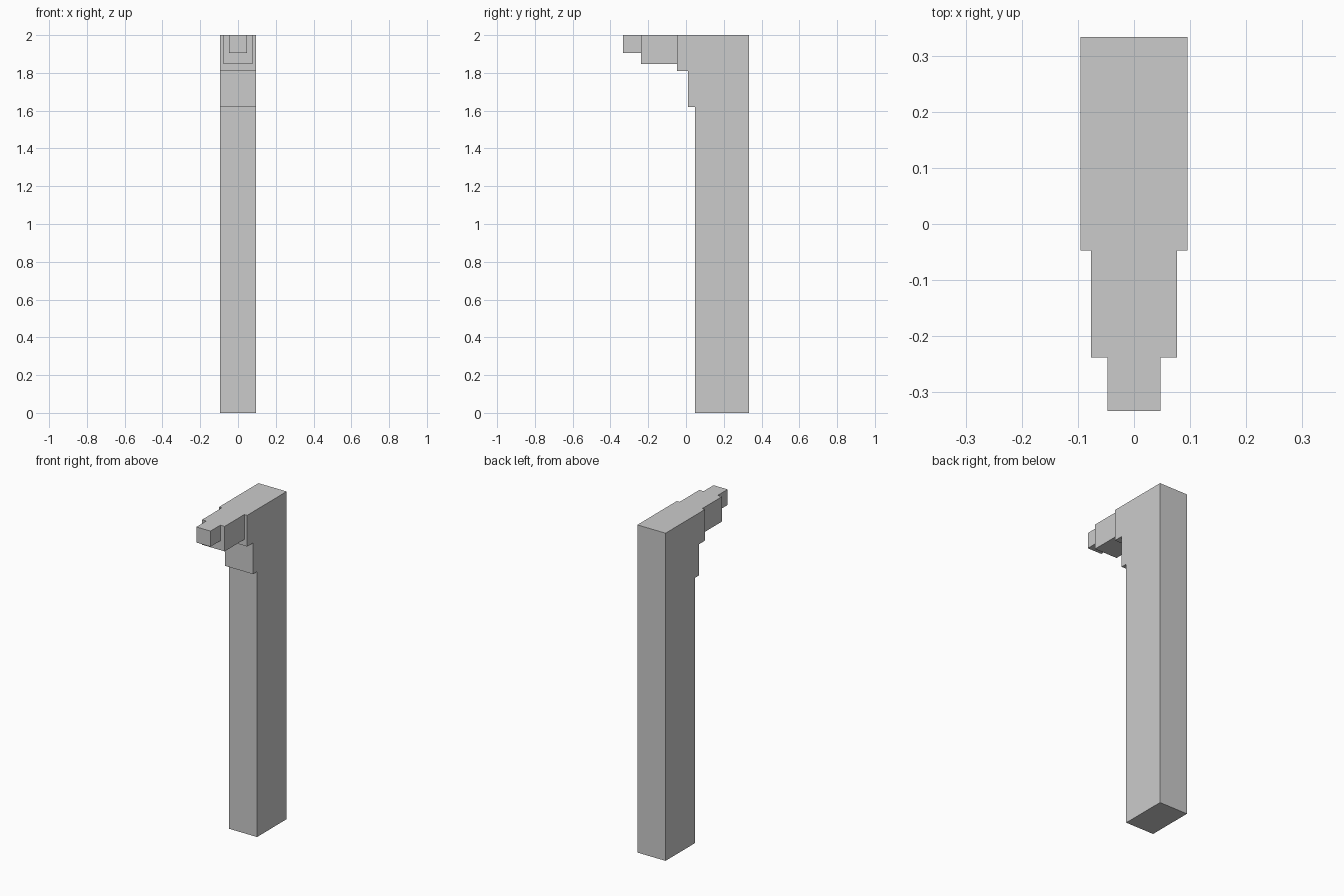
import bpy
import bmesh

if "Cube" in bpy.data.objects:
    bpy.data.objects.remove(bpy.data.objects["Cube"])

U = 2 / 21  # the model's base grid unit


def extruded(name, profile, half_width):
    """Extrude a (y, z) side profile symmetrically along x."""
    bm = bmesh.new()
    face = bm.faces.new([bm.verts.new((-half_width, y, z)) for y, z in profile])
    ext = bmesh.ops.extrude_face_region(bm, geom=[face])
    verts = [g for g in ext["geom"] if isinstance(g, bmesh.types.BMVert)]
    bmesh.ops.translate(bm, verts=verts, vec=(2 * half_width, 0, 0))
    bmesh.ops.recalc_face_normals(bm, faces=bm.faces)
    mesh = bpy.data.meshes.new(name)
    bm.to_mesh(mesh)
    bm.free()
    obj = bpy.data.objects.new(name, mesh)
    bpy.context.collection.objects.link(obj)
    return obj


def block(name, y0, y1, z0, half_width):
    """Box whose top is flush with the top of the post."""
    return extruded(name, [(y0, z0), (y1, z0), (y1, 2), (y0, 2)], half_width)


# Tall post with the stepped bracket at the top front
extruded("post", [
    (3.5 * U, 0), (3.5 * U, 2), (-0.5 * U, 2), (-0.5 * U, 19 * U),
    (0.1 * U, 19 * U), (0.1 * U, 17 * U), (0.5 * U, 17 * U), (0.5 * U, 0),
], U)

# Narrowing arm reaching forward
block("arm", -2.5 * U, -0.5 * U, 19.4 * U, 0.8 * U)
block("arm_tip", -3.5 * U, -2.5 * U, 20 * U, 0.5 * U)
